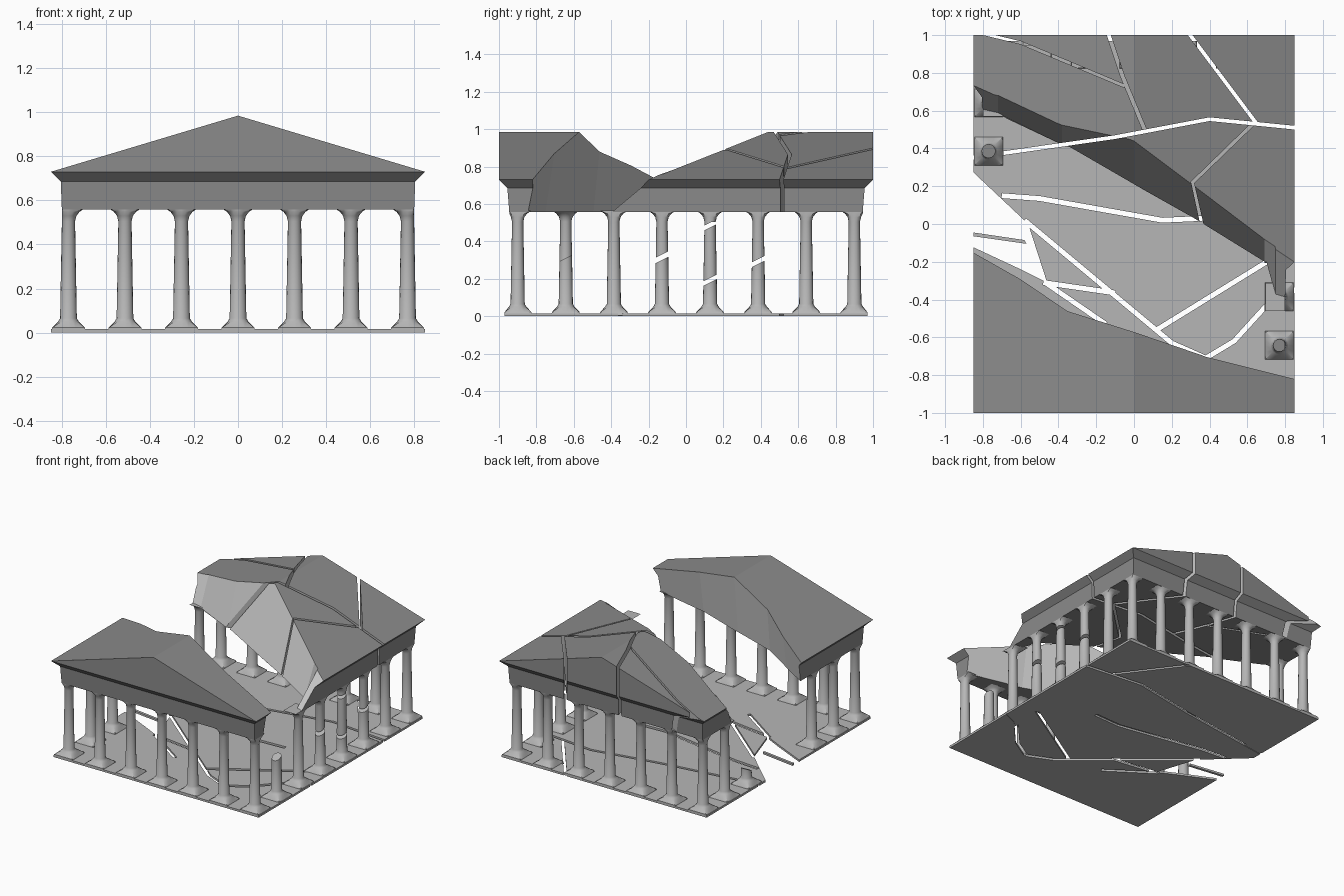
import bpy, bmesh, math
from mathutils import Vector

if "Cube" in bpy.data.objects:
    bpy.data.objects.remove(bpy.data.objects["Cube"])


def material(name, v):
    m = bpy.data.materials.new(name)
    m.diffuse_color = (v, v, v, 1)
    m.use_nodes = True
    m.node_tree.nodes["Principled BSDF"].inputs["Base Color"].default_value = m.diffuse_color
    return m


DARK = material("weathered_stone", 0.26)
MID = material("worn_stone", 0.47)
LIGHT = material("fresh_break", 0.8)


def make(name, verts, faces, mat, smooth=False):
    bm = bmesh.new()
    vs = [bm.verts.new(v) for v in verts]
    for f in faces:
        bm.faces.new([vs[i] for i in f])
    bmesh.ops.recalc_face_normals(bm, faces=bm.faces)
    me = bpy.data.meshes.new(name)
    bm.to_mesh(me)
    bm.free()
    me.materials.append(mat)
    ob = bpy.data.objects.new(name, me)
    bpy.context.collection.objects.link(ob)
    if smooth:
        bpy.ops.object.select_all(action='DESELECT')
        bpy.context.view_layer.objects.active = ob
        ob.select_set(True)
        bpy.ops.object.shade_smooth_by_angle(angle=math.radians(35))
    return ob


def loft(name, rings, mat, smooth=False):
    """Closed rings of equal length, skinned and capped."""
    n = len(rings[0])
    verts = [p for r in rings for p in r]
    faces = [(k*n+i, k*n+(i+1) % n, (k+1)*n+(i+1) % n, (k+1)*n+i)
             for k in range(len(rings)-1) for i in range(n)]
    faces += [tuple(range(n))[::-1], tuple(range(len(verts)-n, len(verts)))]
    return make(name, verts, faces, mat, smooth)


def prism(name, pts, z0, z1, mat=MID):
    return loft(name, [[(x, y, z) for x, y in pts] for z in (z0, z1)], mat)


def cut(ob, cutter):
    m = ob.modifiers.new("cut", 'BOOLEAN')
    m.operation, m.solver, m.object = 'DIFFERENCE', 'EXACT', cutter
    m.material_mode = 'TRANSFER'
    bpy.context.view_layer.objects.active = ob
    bpy.ops.object.modifier_apply(modifier=m.name)
    bpy.data.objects.remove(cutter)


def crack(ob, path, w=0.02, z0=-0.1):
    """Cut a narrow vertical slit along a path."""
    p = [Vector(q) for q in path]
    left, right = [], []
    for i, q in enumerate(p):
        d = (p[min(i+1, len(p)-1)] - p[max(i-1, 0)]).normalized()
        nrm = Vector((-d.y, d.x)) * w/2
        left.append(q+nrm)
        right.append(q-nrm)
    cut(ob, prism("crack_cutter", left + right[::-1], z0, 1.2))


# Solid gabled roof block with tapered entablature
def roof(name):
    def ring(x, y, z):
        return [(-x, -y, z), (0, -y, z), (x, -y, z), (x, y, z), (0, y, z), (-x, y, z)]
    rings = [ring(0.80, 0.945, 0.558), ring(0.805, 0.955, 0.685), ring(0.82, 0.97, 0.70), ring(0.85, 1, 0.73)]
    verts = [p for r in rings for p in r] + [(0, -1, 0.985), (0, 1, 0.985)]
    faces = [(k*6+i, k*6+(i+1) % 6, k*6+6+(i+1) % 6, k*6+6+i) for k in range(3) for i in range(6)]
    faces += [(5, 4, 3, 2, 1, 0), (18, 19, 20, 24), (21, 22, 23, 25), (20, 21, 25, 24), (23, 18, 24, 25)]
    return make(name, verts, faces, DARK)


# Remove everything beyond a slanted broken edge: (x, y at top, y at ceiling)
def break_off(ob, edge, far):
    rings = []
    for x, yt, yb in edge:
        zt = 1.005 - 0.3*abs(x)
        rings.append([(x, yb, 0.5), (x, yt, zt), (x, far, zt), (x, far, 0.5)])
    cut(ob, loft("break_cutter", rings, LIGHT))


front_roof = roof("front_roof")
break_off(front_roof, [(-0.9, -0.12, -0.16), (-0.6, -0.29, -0.34), (-0.35, -0.46, -0.50),
                       (0, -0.57, -0.62), (0.38, -0.70, -0.76), (0.9, -0.83, -0.88)], 2)
back_roof = roof("back_roof")
break_off(back_roof, [(-0.9, 0.77, 0.60), (-0.72, 0.69, 0.56), (-0.38, 0.53, 0.40), (0, 0.45, 0.18),
                      (0.32, 0.21, 0.0), (0.69, -0.07, -0.23), (0.75, -0.11, -0.45), (0.9, -0.21, -0.48)], -2)

# Floor slab with the collapsed left side
floor = prism("floor", [(-0.85, -0.97), (0.85, -0.97), (0.85, 0.97), (-0.85, 0.97)], 0, 0.015)
cut(floor, prism("hole_cutter", [(-0.9, 0.32), (-0.56, 0.0), (-0.46, -0.31),
                                 (-0.6, -0.24), (-0.9, -0.1)], -0.1, 0.1))
prism("floor_sliver", [(-0.85, -0.045), (-0.58, -0.085), (-0.57, -0.105), (-0.85, -0.065)], 0, 0.015)

# Cracks running through both roof and floor
through = [[(-0.9, 0.345), (-0.1, 0.46), (0.4, 0.555), (0.9, 0.505)],
           [(0.26, 1.05), (0.65, 0.53)]]
for path in through:
    crack(back_roof, path)
    crack(floor, path)
# Cracks in the roof only
crack(back_roof, [(-0.15, 1.05), (-0.06, 0.78), (0.06, 0.49)])
crack(back_roof, [(-0.85, 1.02), (-0.6, 0.96), (-0.05, 0.73)], 0.015)
crack(back_roof, [(0.63, 0.53), (0.31, 0.22), (0.37, -0.05)], 0.018)

# Cracks in the floor only
for path in ([(-0.7, 0.15), (-0.5, 0.135), (0.15, 0.02), (0.37, 0.03)],
             [(-0.58, 0.02), (0.2, -0.63), (0.38, -0.71)],
             [(0.12, -0.56), (0.72, -0.19)],
             [(0.38, -0.71), (0.53, -0.62), (0.73, -0.40), (0.9, -0.33)],
             [(-0.48, -0.31), (-0.1, -0.365)],
             [(-0.47, -0.31), (-0.15, -0.53)]):
    crack(floor, path, 0.026)

# Column: square footing and cap blended into a round tapering shaft
PROFILE = [(0.004, 0.078, 1), (0.022, 0.074, 1), (0.05, 0.047, 0), (0.065, 0.038, 0),
           (0.505, 0.030, 0), (0.53, 0.036, 0), (0.548, 0.05, 0), (0.565, 0.074, 1)]


def column(name, cx, cy, spans=((0, 1),)):
    n = 16
    for s, (z0, z1) in enumerate(spans):
        levels = [p for p in PROFILE if z0 < p[0] < z1]
        ends = []
        for z in (z0, z1):
            if 0 < z < 1:
                a = [p for p in PROFILE if p[0] <= z][-1]
                b = [p for p in PROFILE if p[0] > z][0]
                t = (z-a[0]) / (b[0]-a[0])
                ends.append((z, a[1] + t*(b[1]-a[1]), 0))
        rings = []
        for z, r, square in sorted(levels + ends):
            slant = 0.5 if (z, r, square) in ends else 0
            # caps stay flush with the entablature faces
            lx, ly = (0.80, 0.945) if z > 0.3 else (0.85, 0.97)
            ring = []
            for i in range(n):
                c, d = math.cos(2*math.pi*i/n), math.sin(2*math.pi*i/n)
                k = r / max(abs(c), abs(d)) if square else r
                ring.append((max(-lx, min(lx, cx + k*c)), max(-ly, min(ly, cy + k*d)), z + slant*k*d))
            rings.append(ring)
        loft(f"{name}_{s}" if len(spans) > 1 else name, rings, MID, True)


# Front and back rows of seven
for i in range(7):
    x = (i-3) * 0.2567
    for side, y in (("front", -0.9), ("back", 0.9)):
        column(f"{side}_column_{i}", x, y)

# Side rows, some split or collapsed
RIGHT = {1: ((0, 0.31),), 3: ((0, 0.30), (0.33, 1)),
         4: ((0, 0.18), (0.205, 0.475), (0.50, 1)), 5: ((0, 0.28), (0.305, 1))}
LEFT = {3: (), 4: (), 5: ((0, 0.12),)}
for i in range(1, 7):
    y = -0.9 + i*1.8/7
    column(f"right_column_{i}", 0.77, y, RIGHT.get(i, ((0, 1),)))
    column(f"left_column_{i}", -0.77, y, LEFT.get(i, ((0, 1),)))
